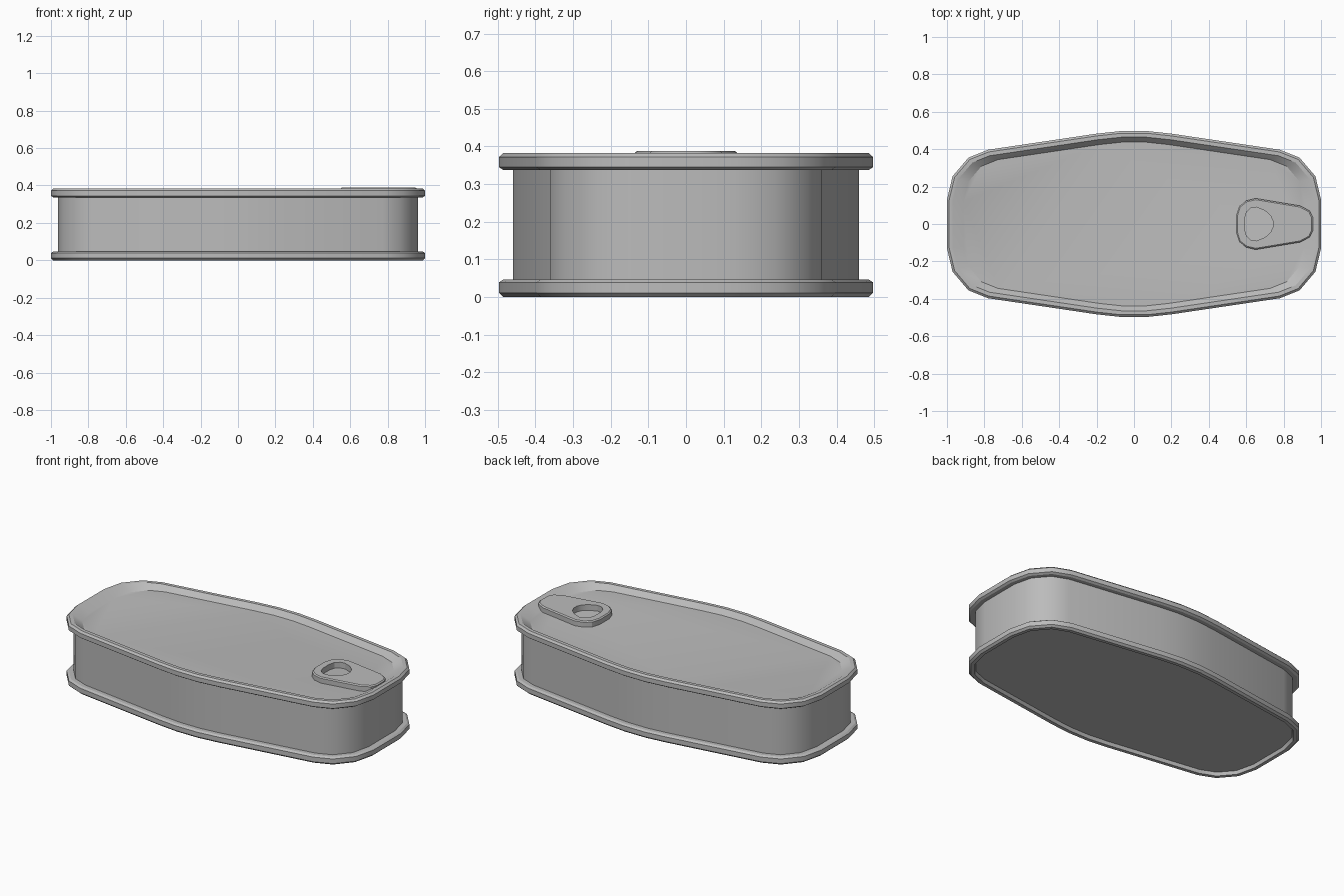
import bpy
import bmesh
from mathutils import Vector

cube = bpy.data.objects.get("Cube")
if cube:
    bpy.data.objects.remove(cube)

metal = bpy.data.materials.new("tin_grey")
metal.use_nodes = True
grey = (0.5, 0.5, 0.5, 1)
metal.diffuse_color = grey
metal.node_tree.nodes["Principled BSDF"].inputs["Base Color"].default_value = grey


def inset(points, distance):
    """Move a counter-clockwise outline inward with mitred corners."""
    result = []
    for i, p in enumerate(points):
        a = (p - points[i - 1]).normalized()
        b = (points[(i + 1) % len(points)] - p).normalized()
        na, nb = Vector((-a.y, a.x)), Vector((-b.y, b.x))
        result.append(p + (na + nb) * distance / (1 + na.dot(nb)))
    return result


def loft(name, rings, cap=True):
    """Join (outline, height) rings; cap both ends or close into a loop."""
    bm = bmesh.new()
    loops = [[bm.verts.new((p.x, p.y, z)) for p in pts] for pts, z in rings]
    pairs = list(zip(loops, loops[1:]))
    if cap:
        bm.faces.new(loops[0])
        bm.faces.new(loops[-1])
    else:
        pairs.append((loops[-1], loops[0]))
    for low, high in pairs:
        for i in range(len(low)):
            j = (i + 1) % len(low)
            bm.faces.new((low[i], low[j], high[j], high[i]))
    bmesh.ops.recalc_face_normals(bm, faces=bm.faces)
    mesh = bpy.data.meshes.new(name)
    bm.to_mesh(mesh)
    bm.free()
    mesh.materials.append(metal)
    obj = bpy.data.objects.new(name, mesh)
    bpy.context.collection.objects.link(obj)
    bpy.ops.object.select_all(action="DESELECT")
    obj.select_set(True)
    bpy.context.view_layer.objects.active = obj
    bpy.ops.object.shade_smooth_by_angle(angle=0.52)
    return obj


def mirror_y(half):
    """Complete an outline that runs from the right end to the left end."""
    pts = [Vector(p) for p in half]
    return pts + [Vector((p.x, -p.y)) for p in reversed(pts) if p.y > 0]


# Can outline, built from one quarter
quarter = [(1, 0.13), (0.97, 0.255), (0.885, 0.355), (0.78, 0.397),
           (0.2, 0.483), (0.07, 0.497)]
outline = mirror_y(quarter + [(-x, y) for x, y in reversed(quarter)])
wall = inset(outline, 0.037)
lip = inset(outline, 0.012)
mouth = inset(outline, 0.033)
floor = [p * 0.943 for p in mouth]

# Can: recessed base, lower rim, wall, upper rim, sunken lid
loft("can", [
    (inset(outline, 0.04), 0.02), (mouth, 0), (lip, 0), (outline, 0.011),
    (outline, 0.039), (lip, 0.047), (wall, 0.047),
    (wall, 0.337), (lip, 0.337), (outline, 0.345), (outline, 0.372),
    (lip, 0.383), (mouth, 0.383), (floor, 0.353)])

# Pull tab with a finger hole; both outlines have matching point counts
tab = mirror_y([(0.957, 0.035), (0.94, 0.07), (0.89, 0.097), (0.65, 0.137),
                (0.6, 0.125), (0.562, 0.095), (0.546, 0.045)])
hole = mirror_y([(0.743, 0.015), (0.73, 0.045), (0.7, 0.072), (0.655, 0.09),
                 (0.625, 0.085), (0.602, 0.065), (0.592, 0.03)])
loft("pull_tab", [
    (hole, 0.353), (tab, 0.353), (tab, 0.382),
    (inset(tab, 0.007), 0.388), (hole, 0.388)], cap=False)
